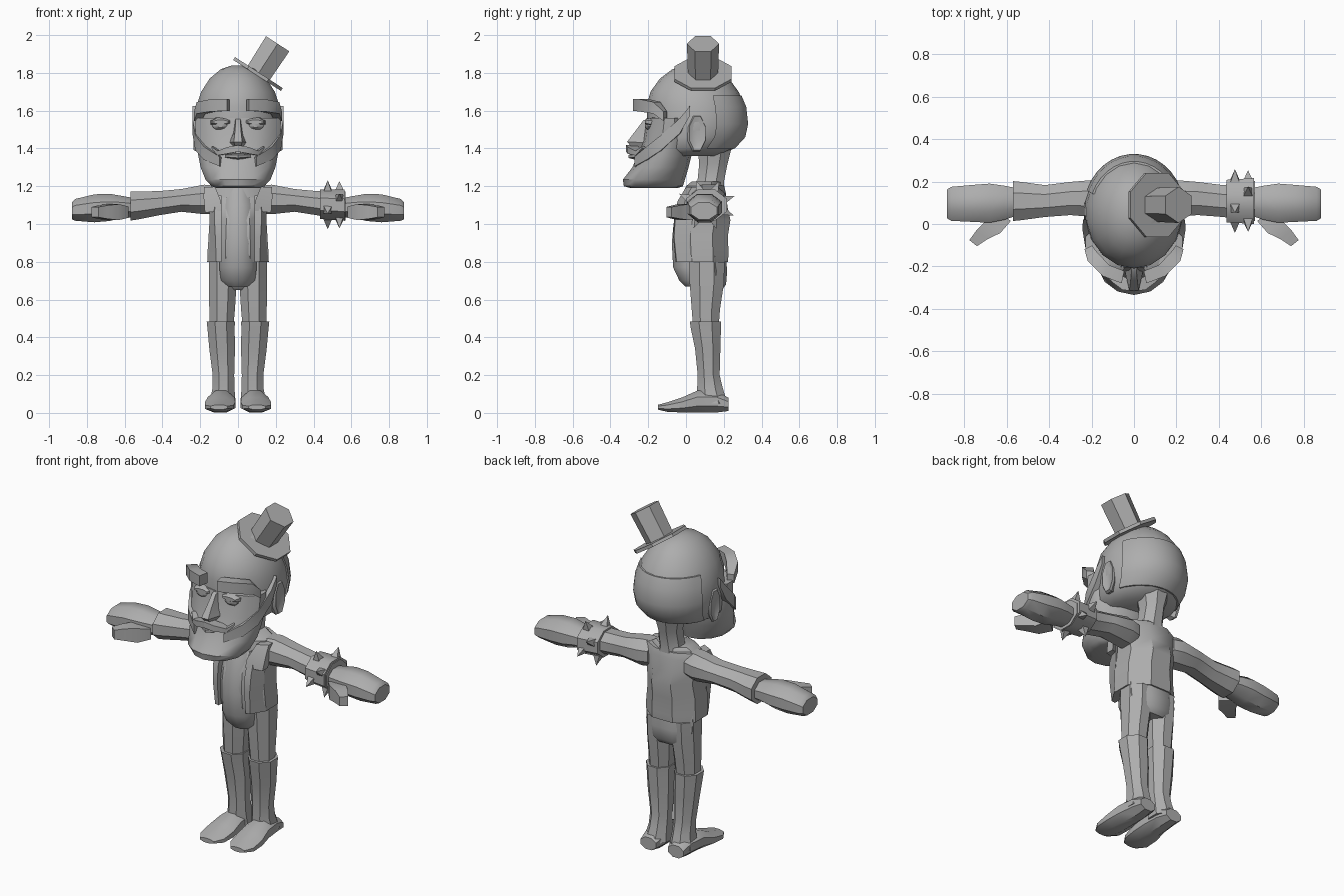
import bpy, bmesh, math
from mathutils import Vector, Matrix

grey = bpy.data.materials.new("plain_grey")
grey.diffuse_color = (0.42, 0.42, 0.42, 1)


def finish(name, bm, angle=38):
    """Turn a bmesh into an object, smooth below the given edge angle."""
    bmesh.ops.recalc_face_normals(bm, faces=bm.faces)
    for f in bm.faces:
        f.smooth = True
    for e in bm.edges:
        e.smooth = len(e.link_faces) == 2 and e.calc_face_angle(0) < math.radians(angle)
    me = bpy.data.meshes.new(name)
    bm.to_mesh(me)
    bm.free()
    me.materials.append(grey)
    ob = bpy.data.objects.new(name, me)
    bpy.context.collection.objects.link(ob)
    return ob


def skin(name, loops, angle=38):
    """Bridge equal vertex loops and cap both ends."""
    bm = bmesh.new()
    rings = [[bm.verts.new(p) for p in loop] for loop in loops]
    n = len(rings[0])
    for a, b in zip(rings, rings[1:]):
        for i in range(n):
            j = (i + 1) % n
            bm.faces.new((a[i], a[j], b[j], b[i]))
    bm.faces.new(rings[0])
    bm.faces.new(rings[-1])
    return finish(name, bm, angle)


def loft(name, axis, rings, n=8, s=1, arc=None, angle=38):
    """Rings are (position on axis, centre 1, centre 2, half size 1, half size 2)."""
    loops = []
    grow = 1 / math.cos(math.pi / n)
    for t, c1, c2, h1, h2 in rings:
        loop = []
        for i in range(n):
            if arc:
                a = arc[0] + (arc[1] - arc[0]) * i / (n - 1)
                k = 1
            else:
                a, k = 2 * math.pi * (i + 0.5) / n, grow
            u, v = c1 + h1 * k * math.cos(a), c2 + h2 * k * math.sin(a)
            p = {"x": (t, u, v), "y": (u, t, v), "z": (u, v, t)}[axis]
            loop.append((p[0] * s, p[1], p[2]))
        loops.append(loop)
    return skin(name, loops, angle)


def upright(rings):
    """(z, half width, front y, back y) to loft rings."""
    return [(z, 0, (f + b) / 2, w, (b - f) / 2) for z, w, f, b in rings]


def strip(name, path, s=1):
    """Rectangular band; points are (x, y, z, depth, height)."""
    loops = []
    for x, y, z, d, h in path:
        r = Vector((x, y, 0)).normalized() * d / 2
        up = Vector((0, 0, h / 2))
        p = Vector((x, y, z))
        loops.append([(q.x * s, q.y, q.z) for q in
                      (p - r - up, p + r - up, p + r + up, p - r + up)])
    return skin(name, loops)


def cone(name, sides, r1, r2, depth, base, direction, spin=0):
    bm = bmesh.new()
    turn = Vector((0, 0, 1)).rotation_difference(Vector(direction)).to_matrix().to_4x4()
    m = (Matrix.Translation(base) @ turn @ Matrix.Rotation(spin, 4, "Z")
         @ Matrix.Translation((0, 0, depth / 2)))
    bmesh.ops.create_cone(bm, cap_ends=True, segments=sides, radius1=r1,
                          radius2=r2, depth=depth, matrix=m)
    bmesh.ops.remove_doubles(bm, verts=bm.verts, dist=1e-4)
    return finish(name, bm)


# Skull and jaw with beard
skull = [(1.36, .15, -.2, .17), (1.40, .205, -.215, .25), (1.46, .222, -.205, .305),
         (1.53, .23, -.2, .32), (1.62, .222, -.205, .31), (1.70, .195, -.185, .275),
         (1.77, .15, -.135, .225), (1.82, .09, -.07, .165), (1.84, .03, .01, .08)]
loft("skull", "z", upright(skull), 18, angle=45)
loft("bearded_jaw", "z", upright([
    (1.19, .11, -.29, -.05), (1.20, .14, -.325, -.02), (1.235, .172, -.33, -.01),
    (1.30, .198, -.28, .01), (1.36, .21, -.255, .025), (1.44, .222, -.225, .03),
    (1.56, .228, -.205, .03)]), 14)

# Raised hair across the back of the skull
loft("back_hair", "z", upright([(z, w + .008, f, b + .01) for z, w, f, b in skull[1:5]]
                               + [(1.68, .212, -.19, .295)]),
     14, arc=(.12 * math.pi, .88 * math.pi), angle=45)

# Nose and lips
skin("nose", [[(-.015, -.19, 1.56), (.015, -.19, 1.56), (.012, -.225, 1.55), (-.012, -.225, 1.55)],
              [(-.028, -.19, 1.48), (.028, -.19, 1.48), (.016, -.27, 1.49), (-.016, -.27, 1.49)],
              [(-.048, -.2, 1.43), (.048, -.2, 1.43), (.022, -.312, 1.435), (-.022, -.312, 1.435)],
              [(-.03, -.2, 1.405), (.03, -.2, 1.405), (.015, -.285, 1.405), (-.015, -.285, 1.405)]])
loft("lower_lip", "x", [(-.07, -.24, 1.36, .02, .008), (0, -.275, 1.358, .03, .014),
                        (.07, -.24, 1.36, .02, .008)], 6)

# Neck, belly, vest and hips
loft("neck", "z", upright([(1.14, .10, .03, .21), (1.22, .065, .06, .2),
                           (1.32, .06, .07, .22), (1.42, .085, .06, .245)]))
loft("collar", "z", upright([(1.14, .15, -.01, .19), (1.2, .14, .0, .19), (1.225, .1, .03, .18)]))
loft("belly", "z", upright([
    (.67, .065, -.005, .12), (.70, .09, -.035, .12), (.77, .099, -.068, .12),
    (.90, .1, -.075, .12), (1.0, .095, -.066, .12), (1.1, .088, -.04, .12),
    (1.2, .07, .0, .12)]), 12)
loft("vest", "z", upright([
    (.80, .162, -.045, .222), (.84, .162, -.055, .225), (.94, .155, -.06, .222),
    (1.02, .148, -.05, .235), (1.09, .155, -.02, .22), (1.17, .17, .01, .21),
    (1.205, .15, .04, .2)]))
loft("hips", "z", upright([(.65, .10, .06, .19), (.68, .14, .03, .212),
                           (.75, .15, .015, .218), (.84, .152, .01, .21)]))

for s, side in ((1, "left"), (-1, "right")):
    # Face details
    loft(side + "_ear", "x", [(.19, .045, 1.47, .035, .07), (.222, .055, 1.48, .048, .095),
                              (.236, .06, 1.48, .042, .088), (.226, .055, 1.47, .02, .055)], 8, s)
    strip(side + "_brow", [(.052, -.25, 1.63, .06, .062), (.13, -.22, 1.628, .06, .065),
                           (.195, -.155, 1.615, .06, .062), (.215, -.11, 1.57, .04, .05)], s)
    strip(side + "_sideburn", [(.226, .02, 1.60, .03, .05), (.222, -.03, 1.52, .04, .08),
                               (.204, -.12, 1.43, .05, .08), (.165, -.19, 1.375, .05, .07),
                               (.09, -.255, 1.33, .04, .05)], s)
    strip(side + "_moustache", [(.0, -.287, 1.40, .06, .035), (.05, -.28, 1.39, .06, .035),
                                (.10, -.245, 1.375, .05, .024), (.135, -.225, 1.405, .02, .01)], s)
    loft(side + "_eyeball", "y", [(-.17, .092, 1.525, .045, .032), (-.2, .092, 1.525, .042, .029),
                                  (-.217, .092, 1.525, .02, .014)], 10, s)
    loft(side + "_eyelid", "y", [(-.16, .092, 1.535, .056, .03), (-.205, .092, 1.54, .05, .019),
                                 (-.218, .092, 1.54, .04, .01)], 8, s)
    # Vest front panel and lapel
    skin(side + "_vest_panel", [
        [(x * s, y, z) for x, y in ((.088, f), (i, f + .005), (o, .03), (.088, .03))]
        for z, f, i, o in ((.8, -.055, .115, .163), (.93, -.068, .12, .156),
                           (1.03, -.062, .125, .15), (1.15, -.02, .12, .15))])
    skin(side + "_lapel", [
        [(x * s, y, z) for x, y, z in ring] for ring in (
            [(.085, -.055, 1.07), (.175, -.02, 1.06), (.175, .03, 1.06), (.085, .0, 1.07)],
            [(.09, -.045, 1.12), (.182, -.0, 1.14), (.182, .05, 1.14), (.09, .0, 1.12)],
            [(.12, -.0, 1.195), (.18, .03, 1.195), (.18, .08, 1.195), (.12, .05, 1.195)])])
    # Arm, hand and thumb
    loft(side + "_sleeve", "x", [
        (.12, .11, 1.13, .08, .075), (.18, .12, 1.13, .088, .078), (.3, .12, 1.125, .078, .06),
        (.42, .108, 1.11, .075, .064), (.53, .108, 1.098, .09, .074), (.57, .108, 1.095, .094, .077)],
        8, s)
    loft(side + "_hand", "x", [
        (.54, .105, 1.085, .062, .05), (.61, .1, 1.09, .08, .058), (.68, .098, 1.088, .092, .072),
        (.76, .097, 1.083, .087, .074), (.86, .095, 1.075, .08, .058), (.88, .095, 1.07, .068, .045)],
        8, s)
    skin(side + "_thumb", [
        [((c + dx * w) * s, y + dy * w, 1.063 + dz) for dx, dy, dz in
         ((-1, -.8, -h), (1, .8, -h), (1, .8, h), (-1, -.8, h))]
        for c, y, w, h in ((.625, .05, .045, .03), (.665, -.015, .035, .042),
                           (.715, -.05, .026, .036), (.757, -.09, .018, .027))])
    # Leg, boot and foot
    loft(side + "_leg", "z", [(.42, .088, .105, .06, .065), (.55, .084, .105, .068, .075),
                              (.68, .081, .11, .073, .09), (.8, .08, .11, .074, .095)], 8, s)
    loft(side + "_boot", "z", [
        (.05, .082, .14, .07, .08), (.13, .077, .127, .058, .068), (.2, .077, .12, .057, .058),
        (.34, .084, .115, .068, .067), (.45, .09, .105, .072, .08), (.485, .091, .103, .075, .083)],
        8, s)
    loft(side + "_foot", "y", [
        (.225, .09, .045, .05, .035), (.16, .087, .06, .062, .058), (.06, .09, .06, .07, .058),
        (-.02, .094, .042, .08, .04), (-.1, .098, .031, .076, .025), (-.148, .1, .03, .045, .013)],
        8, s)

# Spiked wristband on one arm
loft("wristband", "x", [(.435, .108, 1.105, .1, .078), (.565, .108, 1.1, .108, .083)], 8)
for row, (x, start) in enumerate(((.475, 20), (.537, -25))):
    for k in range(4):
        a = math.radians(start + 90 * k)
        d = Vector((0, math.cos(a), math.sin(a)))
        base = Vector((x, .108 + .1 * d.y, 1.102 + .078 * d.z))
        cone(f"spike_{row}_{k}", 4, .03, 0, .06, base, d, math.pi / 4)

# Tilted top hat
tilt = Vector((.545, 0, .838))
top = Vector((.21, .09, 1.954))
cone("hat_crown", 6, .08, .085, .19, top - tilt * .19, tilt)
cone("hat_brim", 8, .163, .163, .018, top - tilt * .2, tilt, math.pi / 8)
